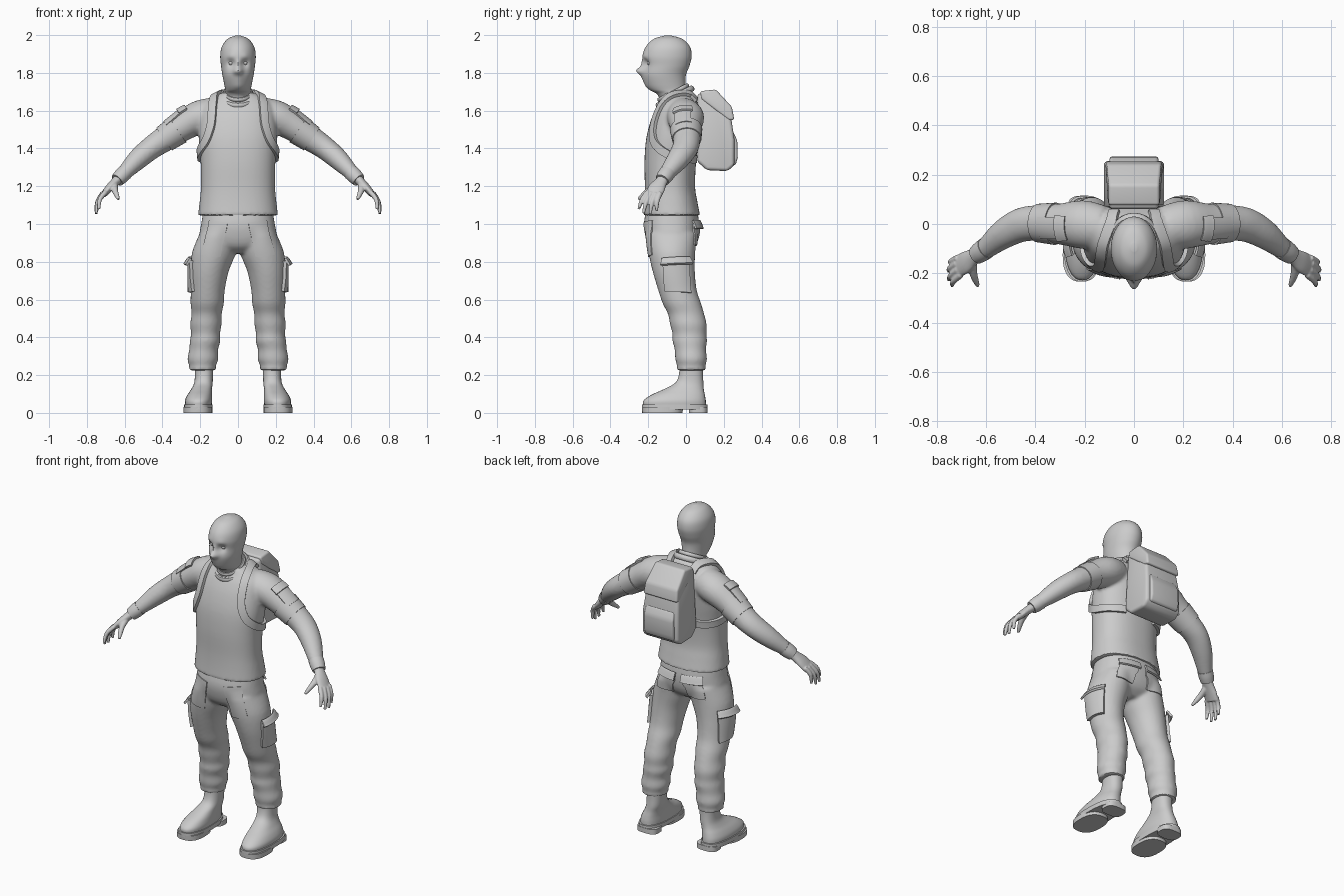
import bpy, bmesh, math
from mathutils import Vector, Matrix
from mathutils.bvhtree import BVHTree

if "Cube" in bpy.data.objects:
    bpy.data.objects.remove(bpy.data.objects["Cube"])


def spline(rows, steps):
    """Catmull-Rom interpolation of equal-length tuples."""
    out = []
    for i in range(len(rows) - 1):
        a, b, c, d = (rows[max(i - 1, 0)], rows[i], rows[i + 1], rows[min(i + 2, len(rows) - 1)])
        for s in range(steps):
            t = s / steps
            out.append([0.5 * (2 * q + (r - p) * t + (2 * p - 5 * q + 4 * r - u) * t * t
                               + (3 * q - p - 3 * r + u) * t ** 3) for p, q, r, u in zip(a, b, c, d)])
    return out + [list(rows[-1])]


def loft(bm, rows, sides=(1, -1), along=False, steps=4, seg=32, power=2.0):
    """Skin of elliptical rings (x, y, z, ra, rb), level or square to the path."""
    rows = spline(rows, steps)
    for sx in sides:
        rings = []
        cs = [Vector((sx * r[0], r[1], r[2])) for r in rows]
        for i, r in enumerate(rows):
            u, v = Vector((1, 0, 0)), Vector((0, 1, 0))
            if along:
                t = (cs[min(i + 1, len(cs) - 1)] - cs[max(i - 1, 0)]).normalized()
                u = (v - t * t.dot(v)).normalized()
                v = t.cross(u)
            ring = []
            for k in range(seg):
                a = 2 * math.pi * k / seg
                c, s = [math.copysign(abs(f) ** (2 / power), f) for f in (math.cos(a), math.sin(a))]
                ring.append(bm.verts.new(cs[i] + u * c * r[3] + v * s * r[4]))
            rings.append(ring)
        for p, q in zip(rings, rings[1:]):
            for k in range(seg):
                j = (k + 1) % seg
                bm.faces.new((p[k], p[j], q[j], q[k]))
        bm.faces.new(rings[0])
        bm.faces.new(rings[-1])


def finish(name, bm, mods=(), angle=40):
    """Make the object, bake its modifiers and shade it."""
    bmesh.ops.recalc_face_normals(bm, faces=bm.faces)
    me = bpy.data.meshes.new(name)
    bm.to_mesh(me)
    bm.free()
    ob = bpy.data.objects.new(name, me)
    bpy.context.collection.objects.link(ob)
    for kind, props in mods:
        m = ob.modifiers.new(kind, kind)
        for k, v in props.items():
            setattr(m, k, v)
    dg = bpy.context.evaluated_depsgraph_get()
    ob.data = bpy.data.meshes.new_from_object(ob.evaluated_get(dg))
    ob.data.name = name
    ob.modifiers.clear()
    bpy.ops.object.select_all(action='DESELECT')
    ob.select_set(True)
    bpy.context.view_layer.objects.active = ob
    bpy.ops.object.shade_smooth_by_angle(angle=math.radians(angle))
    return ob


def fuse(size, smooth=4):
    return [('REMESH', dict(mode='VOXEL', voxel_size=size)), ('SMOOTH', dict(factor=0.5, iterations=smooth))]


def surface(ob):
    bm = bmesh.new()
    bm.from_mesh(ob.data)
    return BVHTree.FromBMesh(bm)


def wrap(name, tree, path, width, thick=0.012, lift=(0, 0), steps=8, cross=8):
    """Mirrored pair of cloth strips laid on a surface along a path."""
    bm = bmesh.new()
    for sx in (1, -1):
        pts = [Vector((sx * x, y, z)) for x, y, z in spline(path, steps)]
        grid = []
        for i, p in enumerate(pts):
            t = (pts[min(i + 1, len(pts) - 1)] - pts[max(i - 1, 0)]).normalized()
            hit, n = tree.find_nearest(p)[:2]
            w = t.cross(n).normalized()
            up = lift[0] + (lift[1] - lift[0]) * i / (len(pts) - 1)
            row = []
            for j in range(cross + 1):
                q, m = tree.find_nearest(hit + w * width * (j / cross - 0.5))[:2]
                row.append(bm.verts.new(q + m * up))
            grid.append(row)
        for a, b in zip(grid, grid[1:]):
            for j in range(cross):
                bm.faces.new((a[j], a[j + 1], b[j + 1], b[j]))
    return finish(name, bm, [('SOLIDIFY', dict(thickness=thick, offset=0))])


def slab(name, profile, top, bottom, bevel):
    """Side profile (y, z) extruded across x, narrowing toward the top."""
    bm = bmesh.new()
    sides = []
    for sx in (1, -1):
        sides.append([bm.verts.new((sx * (bottom + (top - bottom) * min(1, max(0, (z - 1.45) / 0.26))), y, z))
                      for y, z in profile])
        bm.faces.new(sides[-1])
    for k in range(len(profile)):
        j = (k + 1) % len(profile)
        bm.faces.new((sides[0][k], sides[0][j], sides[1][j], sides[1][k]))
    return finish(name, bm, [('BEVEL', dict(width=bevel, segments=4, limit_method='ANGLE', angle_limit=0.35))])


# Head and neck, with nose, brow and eye sockets pushed into the surface
bm = bmesh.new()
loft(bm, [(0, -.055, 1.60, .075, .08), (0, -.06, 1.66, .068, .08), (0, -.075, 1.69, .066, .082),
          (0, -.095, 1.71, .067, .096), (0, -.108, 1.74, .073, .105), (0, -.115, 1.79, .083, .115),
          (0, -.103, 1.84, .09, .122), (0, -.1, 1.89, .094, .13), (0, -.096, 1.94, .085, .116),
          (0, -.095, 1.98, .055, .075), (0, -.095, 1.998, .012, .016)], (1,), steps=7, seg=72)
bumps = [(0, -.235, 1.815, .017, -.032), (0, -.235, 1.85, .014, -.014), (0, -.23, 1.77, .02, -.006),
         (0, -.21, 1.73, .02, -.006)]
for s in (1, -1):
    bumps += [(s * .036, -.215, 1.852, .018, .018), (s * .035, -.21, 1.883, .014, -.006),
              (s * .014, -.23, 1.808, .01, -.008)]
for v in bm.verts:
    v.co.y += sum(d * math.exp(-((v.co - Vector((x, y, z))).length / (1.4 * r)) ** 2)
                  for x, y, z, r, d in bumps)
finish('head', bm)
bm = bmesh.new()
for s in (1, -1):
    bmesh.ops.create_uvsphere(bm, u_segments=16, v_segments=10, radius=.014,
                              matrix=Matrix.Translation((s * .036, -.191, 1.853)))
finish('eyes', bm)

# Shirt: torso and arms fused
arm = [(.13, -.015, 1.585, .09, .085), (.21, -.002, 1.563, .098, .088), (.30, .0, 1.512, .083, .077),
       (.39, .004, 1.45, .073, .068), (.46, -.005, 1.402, .069, .061), (.53, -.042, 1.343, .06, .055),
       (.60, -.098, 1.272, .043, .04), (.635, -.122, 1.237, .032, .031)]
bm = bmesh.new()
loft(bm, [(0, -.075, 1.045, .212, .15), (0, -.08, 1.12, .203, .14), (0, -.085, 1.2, .196, .133),
          (0, -.083, 1.33, .198, .137), (0, -.07, 1.45, .208, .141), (0, -.052, 1.55, .205, .134),
          (0, -.043, 1.62, .19, .113), (0, -.04, 1.665, .145, .09), (0, -.045, 1.695, .085, .08)],
     (1,), seg=48, power=2.3)
loft(bm, arm, along=True)
shirt = finish('shirt', bm, fuse(.01))
shirt_tree = surface(shirt)

# Sleeve ends and glove cuffs
bm = bmesh.new()
loft(bm, [(x, y, z, a + .005, b + .005) for x, y, z, a, b in spline(arm[2:4], 4)[1:]], along=True)
loft(bm, [(.60, -.098, 1.272, .044, .042), (.62, -.112, 1.252, .043, .041), (.64, -.126, 1.232, .038, .036)],
     along=True)
finish('sleeve_ends_and_cuffs', bm)

# Collar rings
bm = bmesh.new()
for y, z, ra, rb, r in ((-.058, 1.672, .088, .1, .013), (-.068, 1.695, .07, .084, .009)):
    tilt = Matrix.Translation((0, y, z)) @ Matrix.Rotation(math.radians(27), 4, 'X')
    for_ring = []
    for k in range(48):
        a = 2 * math.pi * k / 48
        for_ring.append([bm.verts.new(tilt @ Vector(((ra + r * math.cos(b)) * math.cos(a),
                         (rb + r * math.cos(b)) * math.sin(a), r * 1.3 * math.sin(b))))
                         for b in (2 * math.pi * m / 10 for m in range(10))])
    for k in range(48):
        p, q = for_ring[k], for_ring[(k + 1) % 48]
        for m in range(10):
            n = (m + 1) % 10
            bm.faces.new((p[m], p[n], q[n], q[m]))
finish('collar', bm)

# Hands: palm, fingers and thumb fused
bm = bmesh.new()
loft(bm, [(.62, -.112, 1.252, .03, .027), (.65, -.133, 1.222, .034, .024), (.682, -.155, 1.19, .045, .021),
          (.712, -.172, 1.155, .045, .016)], along=True, seg=20)
for k, t in (((.702, -.205, 1.168), (.737, -.25, 1.078)), ((.713, -.185, 1.163), (.75, -.226, 1.056)),
             ((.717, -.16, 1.16), (.751, -.19, 1.052)), ((.714, -.137, 1.164), (.744, -.156, 1.07))):
    mid = [(a + b) / 2 + c for a, b, c in zip(k, t, (.012, -.005, .006))]
    loft(bm, [(*k, .014, .014), (*mid, .012, .012), (*t, .008, .008)], along=True, seg=12)
loft(bm, [(.655, -.145, 1.215, .02, .02), (.652, -.195, 1.18, .016, .017), (.642, -.228, 1.152, .013, .013),
          (.632, -.252, 1.13, .008, .008)], along=True, seg=12)
finish('hands', bm, fuse(.005, 2))

# Trousers: hips and baggy legs fused
bm = bmesh.new()
loft(bm, [(0, -.075, 1.075, .182, .135), (0, -.077, 1.0, .195, .146), (0, -.075, .93, .205, .138),
          (0, -.075, .88, .18, .115), (0, -.075, .845, .10, .07)], (1,), seg=48, power=2.3)
loft(bm, [(.105, -.076, .95, .098, .135), (.127, -.075, .85, .116, .124), (.15, -.065, .75, .101, .112),
          (.16, -.045, .65, .09, .102), (.163, -.022, .58, .088, .102), (.166, 0, .525, .08, .096),
          (.17, .012, .47, .083, .097), (.172, .018, .42, .077, .09), (.174, .02, .38, .081, .091),
          (.182, .023, .335, .076, .083), (.186, .027, .285, .082, .084), (.188, .028, .25, .071, .076),
          (.188, .028, .225, .073, .078)])
trousers = finish('trousers', bm, fuse(.01))
leg_tree = surface(trousers)

# Boots with upper, sole, tread and heel
bm = bmesh.new()
loft(bm, [(.21, -.06, .035, .07, .166), (.209, -.06, .065, .072, .165), (.203, -.042, .095, .065, .142),
          (.193, -.012, .125, .055, .106), (.183, .018, .16, .049, .074), (.18, .027, .21, .048, .063),
          (.18, .028, .27, .05, .064)], power=2.3)
finish('boots', bm)
bm = bmesh.new()
loft(bm, [(.211, -.06, .018, .076, .174), (.211, -.06, .045, .076, .174)], steps=1, power=2.5)
loft(bm, [(.213, -.125, 0, .076, .107), (.213, -.125, .03, .076, .109)], steps=1, power=2.5)
loft(bm, [(.202, .065, 0, .066, .05), (.202, .065, .03, .066, .05)], steps=1, power=3)
finish('boot_soles', bm)

# Pockets and flaps on the trousers and upper arms
wrap('front_pockets', leg_tree, [(.125, -.25, 1.02), (.15, -.25, .82)], .11)
wrap('cargo_pockets', leg_tree, [(.32, -.04, .81), (.31, -.045, .64)], .15, .034)
wrap('cargo_flaps', leg_tree, [(.32, -.04, .83), (.31, -.04, .79)], .16, .012, (.012, .036))
wrap('back_pockets', leg_tree, [(.1, .12, 1.0), (.105, .12, .88)], .12, .016)
wrap('back_pocket_flaps', leg_tree, [(.1, .12, 1.025), (.1, .12, .975)], .13, .01, (.004, .022))
wrap('arm_patches', shirt_tree, [(.30, -.02, 1.62), (.40, -.02, 1.55)], .095, .018)
wrap('arm_flaps', shirt_tree, [(.285, -.02, 1.63), (.325, -.02, 1.605)], .105, .012, (.004, .012))

# Backpack: bag, lid, pocket and shoulder straps
slab('backpack', [(.06, 1.69), (.155, 1.70), (.232, 1.61), (.256, 1.45), (.256, 1.31), (.22, 1.28),
                  (.11, 1.285), (.06, 1.33)], .098, .122, .018)
slab('backpack_lid', [(.08, 1.66), (.075, 1.703), (.158, 1.712), (.243, 1.62), (.256, 1.55), (.225, 1.55)],
     .102, .124, .012)
slab('backpack_pocket', [(.2, 1.31), (.262, 1.31), (.274, 1.35), (.272, 1.44), (.25, 1.49), (.2, 1.49)],
     .09, .1, .014)
wrap('shoulder_straps', shirt_tree,
     [(.085, .075, 1.67), (.1, .02, 1.71), (.118, -.06, 1.69), (.135, -.14, 1.62), (.152, -.19, 1.53),
      (.18, -.18, 1.44), (.215, -.10, 1.37), (.2, .0, 1.345), (.11, .08, 1.34)], .042, .022, (.006, .006), cross=4)
